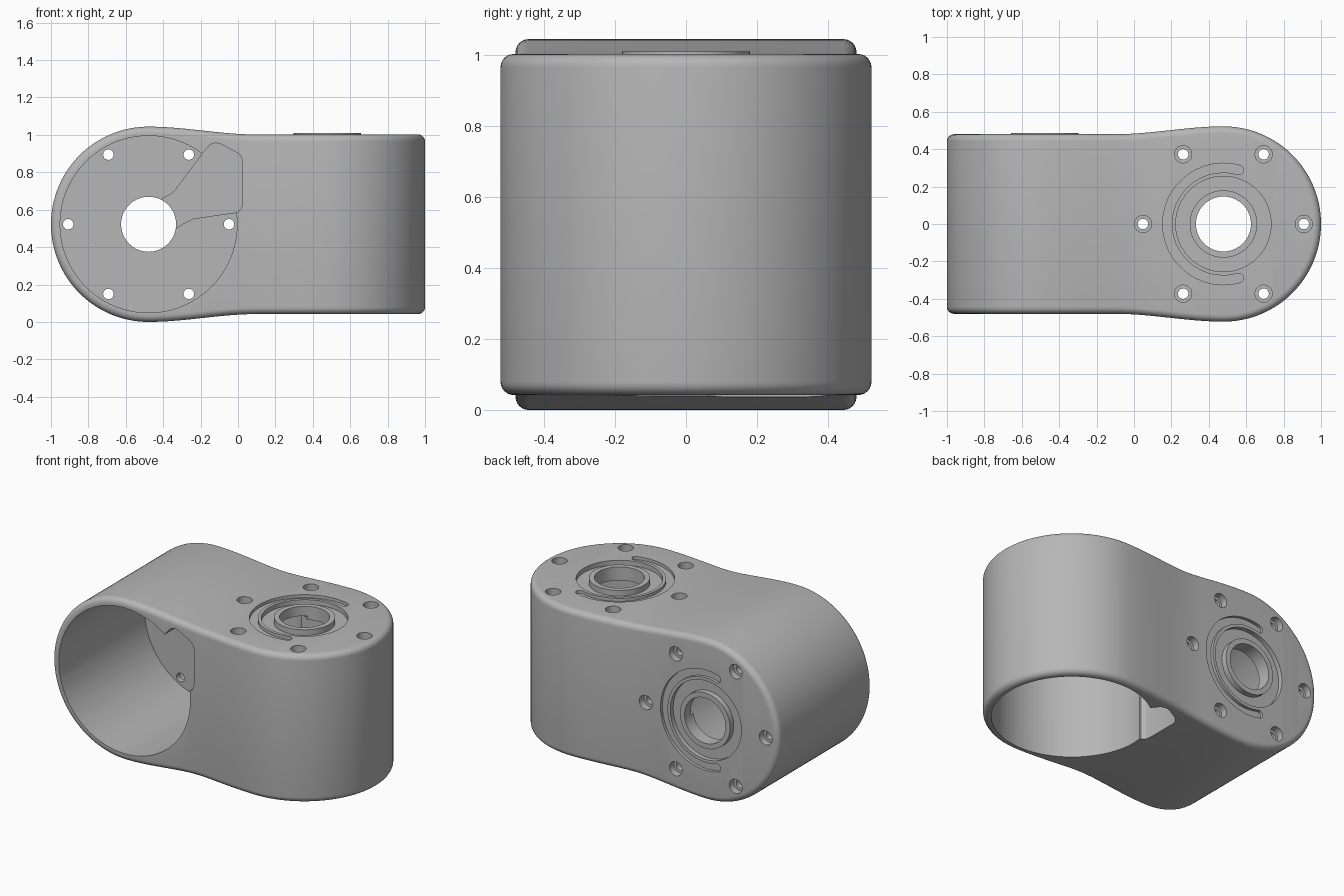
import bpy, bmesh
from math import sin, cos, pi, radians
from mathutils import Matrix, Vector

if "Cube" in bpy.data.objects:
    bpy.data.objects.remove(bpy.data.objects["Cube"])

C, R = 0.478, 0.522          # barrel axis offset, outer radius
HALF, FILLET = 0.48, 0.037   # half length of a barrel, edge rounding
BORE, HOLE = 0.473, 0.147
PLATE = 0.40                 # inner face of the end plate
LIFT = Matrix.Translation((0, 0, R))
# Half turn that carries the upright barrel onto the lying one
SWAP = Matrix(((-1, 0, 0, 0), (0, 0, 1, 0), (0, 1, 0, 0), (0, 0, 0, 1)))

grey = bpy.data.materials.new("grey_metal")
grey.use_nodes = True
colour = (0.47, 0.47, 0.47, 1)
grey.diffuse_color = colour
grey.node_tree.nodes["Principled BSDF"].inputs["Base Color"].default_value = colour


def make_object(name, bm):
    bmesh.ops.recalc_face_normals(bm, faces=bm.faces)
    mesh = bpy.data.meshes.new(name)
    bm.to_mesh(mesh)
    bm.free()
    mesh.materials.append(grey)
    obj = bpy.data.objects.new(name, mesh)
    bpy.context.collection.objects.link(obj)
    return obj


def smooth(obj):
    bpy.ops.object.select_all(action='DESELECT')
    obj.select_set(True)
    bpy.context.view_layer.objects.active = obj
    bpy.ops.object.shade_smooth_by_angle(angle=radians(30))


def add_cylinder(bm, x, y, radius, z0, z1, sides):
    place = Matrix.Translation((x, y, (z0 + z1) / 2))
    bmesh.ops.create_cone(bm, cap_ends=True, segments=sides, radius1=radius,
                          radius2=radius, depth=z1 - z0, matrix=place)


def add_prism(bm, outline, z0, z1):
    face = bm.faces.new([bm.verts.new((x, y, z0)) for x, y in outline])
    out = bmesh.ops.extrude_face_region(bm, geom=[face], use_keep_orig=True)
    top = [v for v in out["geom"] if isinstance(v, bmesh.types.BMVert)]
    bmesh.ops.translate(bm, verts=top, vec=(0, 0, z1 - z0))


def neck(x):
    # Half thickness easing from the barrel radius to the barrel half length
    t = min(max((x + C) / (C + 0.1), 0), 1)
    return R + (HALF - R) * t * t * (3 - 2 * t)


def half_body(bm):
    # Side profile of the lying barrel as (point, normal) pairs, upper half first
    steps = 16
    upper = []
    for i in range(steps):
        x = -C * i / steps
        upper.append((Vector((x, neck(x))), Vector((0, 1))))
    for i in range(33):
        a = pi / 2 + pi / 2 * i / 32
        n = Vector((cos(a), sin(a)))
        upper.append((Vector((-C, 0)) + n * R, n))
    flip = Vector((1, -1))
    profile = upper + [(p * flip, n * flip) for p, n in reversed(upper[:-1])]
    # Sweep the rounded rim, wall and other rim across the width
    rim = [(FILLET * (1 - sin(a)), FILLET * (1 - cos(a)))
           for a in [pi / 2 * k / 6 for k in range(7)]]
    rows = []
    for p, n in profile:
        w = neck(-p.x)
        section = [(o, w - d) for o, d in rim] + [(o, d - w) for o, d in reversed(rim)]
        row = []
        for o, y in section:
            q = p - n * o
            row.append(bm.verts.new((q.x, y, q.y)))
        rows.append(row)
    for a, b in zip(rows, rows[1:]):
        for k in range(len(a) - 1):
            bm.faces.new((a[k], a[k + 1], b[k + 1], b[k]))
    # Close both ends with strips between upper and lower rims
    last = len(rows) - 1
    for end in (0, -1):
        for i in range(last // 2):
            ring = [rows[j][end] for j in (i, i + 1, last - i - 1, last - i)]
            bm.faces.new(list(dict.fromkeys(ring)))


def cutter_shapes():
    # All cuts for the upright barrel, one mesh per step
    shapes = []

    def new():
        shapes.append(bmesh.new())
        return shapes[-1]

    add_cylinder(new(), C, 0, BORE, -0.7, PLATE, 96)
    # Cable passage linking the bore, its wall and the centre hole
    passage = [(0.48, 0), (0.40, 0.14), (0.36, 0.16), (0.33, 0.19), (0.18, 0.39),
               (0.15, 0.425), (0.12, 0.435), (0.09, 0.428), (0, 0.38),
               (-0.018, 0.36), (-0.025, 0.33), (-0.025, 0.12), (-0.018, 0.085),
               (0, 0.065), (0.02, 0.062), (0.24, 0.03), (0.3, 0), (0.34, -0.03)]
    add_prism(new(), passage, -0.69, 0.425)
    # Hub recess and centre hole
    add_cylinder(new(), C, 0, 0.255, 0.45, 0.6, 64)
    add_cylinder(new(), C, 0, HOLE, 0.2, 0.61, 64)
    # Screw holes with counterbores
    for radius, depth in ((0.028, 0.3), (0.046, 0.435)):
        bm = new()
        for i in range(6):
            a = i * pi / 3
            add_cylinder(bm, C + 0.43 * cos(a), 0.43 * sin(a), radius, depth, 0.62, 24)
    # Round-ended arc groove, open towards the far end
    mid, half, start = 0.3, 0.025, radians(74)
    sweep = 2 * pi - 2 * start
    outline = []
    for sign in (1, -1):
        for i in range(41):
            t = i / 40 if sign > 0 else 1 - i / 40
            a = start + sweep * t
            r = mid + sign * half
            outline.append((C + r * cos(a), r * sin(a)))
        stop = start + sweep if sign > 0 else start
        for i in range(1, 8):
            b = stop + pi * i / 8 + (0 if sign > 0 else pi)
            outline.append((C + mid * cos(stop) + half * cos(b),
                            mid * sin(stop) + half * sin(b)))
    add_prism(new(), outline, 0.46, 0.63)
    return shapes


# Body: one half and its turned copy, welded at the middle
bm = bmesh.new()
half_body(bm)
copy = bmesh.ops.duplicate(bm, geom=bm.verts[:] + bm.edges[:] + bm.faces[:])
turned = [v for v in copy["geom"] if isinstance(v, bmesh.types.BMVert)]
bmesh.ops.transform(bm, matrix=SWAP, verts=turned)
bmesh.ops.remove_doubles(bm, verts=bm.verts, dist=0.0005)
bmesh.ops.transform(bm, matrix=LIFT, verts=bm.verts)
body = make_object("joint_body", bm)

# Cut both barrels
cutters = []
for turn in (Matrix.Identity(4), SWAP):
    for shape in cutter_shapes():
        bmesh.ops.transform(shape, matrix=LIFT @ turn, verts=shape.verts)
        cutter = make_object("cutter", shape)
        cutter.hide_render = True
        mod = body.modifiers.new("cut", 'BOOLEAN')
        mod.operation, mod.solver, mod.object = 'DIFFERENCE', 'EXACT', cutter
        cutters.append(cutter)
graph = bpy.context.evaluated_depsgraph_get()
result = bpy.data.meshes.new_from_object(body.evaluated_get(graph))
body.modifiers.clear()
body.data = result
for cutter in cutters:
    bpy.data.objects.remove(cutter)
smooth(body)

# Raised hub ring around each centre hole
for name, turn in (("top_hub_ring", Matrix.Identity(4)), ("back_hub_ring", SWAP)):
    bm = bmesh.new()
    profile = [(HOLE, 0.44), (0.18, 0.44), (0.18, 0.487), (HOLE, 0.487)]
    verts = [bm.verts.new((C + r, 0, z)) for r, z in profile]
    edges = [bm.edges.new((verts[i - 1], verts[i])) for i in range(4)]
    bmesh.ops.spin(bm, geom=verts + edges, cent=(C, 0, 0), axis=(0, 0, 1),
                   angle=2 * pi, steps=64, use_merge=True)
    bmesh.ops.remove_doubles(bm, verts=bm.verts, dist=0.0005)
    bmesh.ops.transform(bm, matrix=LIFT @ turn, verts=bm.verts)
    smooth(make_object(name, bm))
